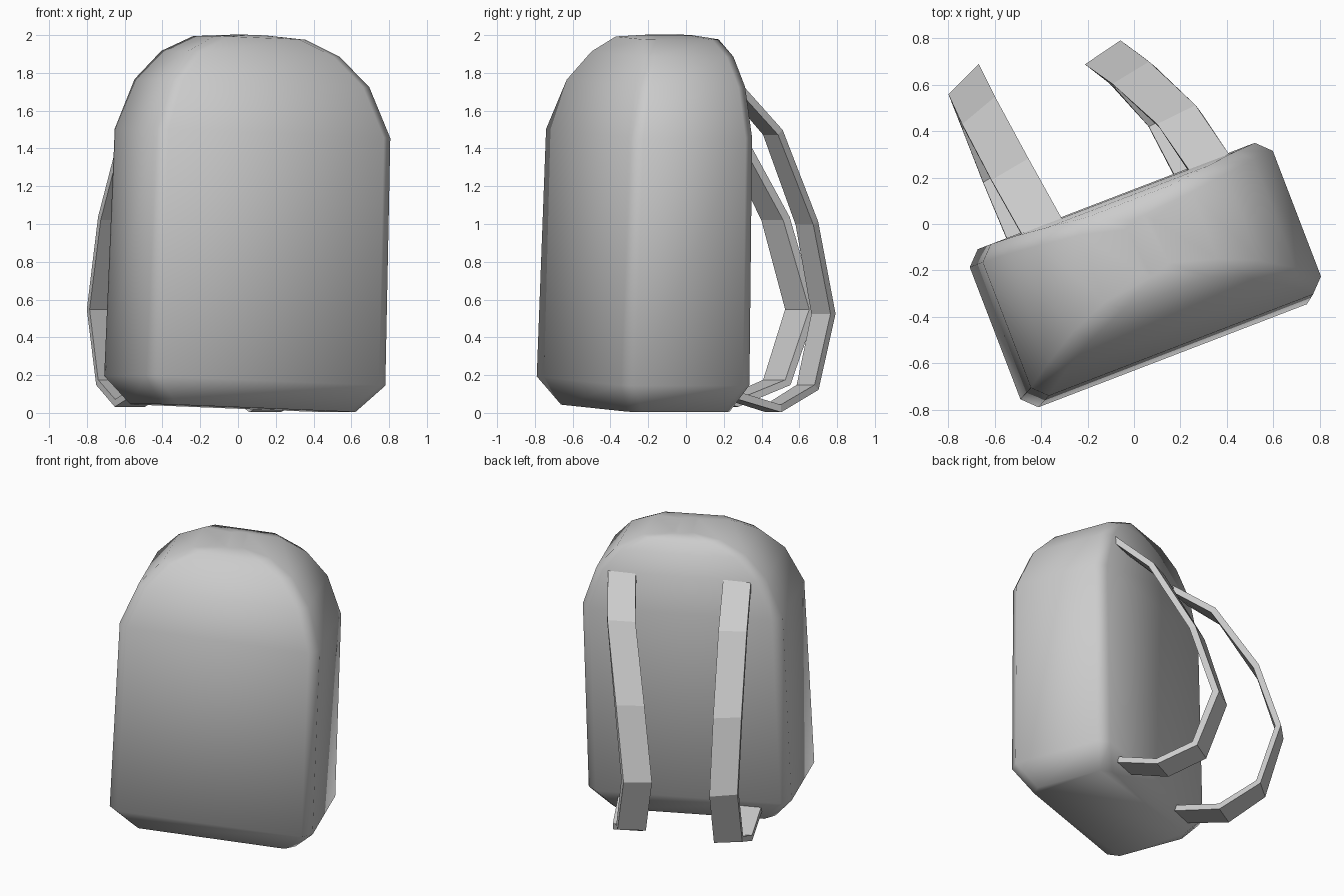
import bpy, bmesh, math
from mathutils import Vector

if "Cube" in bpy.data.objects:
    bpy.data.objects.remove(bpy.data.objects["Cube"], do_unlink=True)

YAW = math.radians(21)      # the pack stands turned on the ground
LEAN = 0.038                # and leans a little to its left


def heading(angle):
    return Vector((math.cos(angle), math.sin(angle), 0))


ACROSS = heading(YAW)
BACK = heading(YAW + math.pi / 2)

# Material
grey = bpy.data.materials.new("grey fabric")
grey.use_nodes = True
colour = (0.6, 0.6, 0.6, 1)
grey.diffuse_color = colour
grey.node_tree.nodes["Principled BSDF"].inputs["Base Color"].default_value = colour


def loft(name, rings, smooth):
    """Skin a list of equal rings and close both ends."""
    bm = bmesh.new()
    rows = [[bm.verts.new(p) for p in ring] for ring in rings]
    n = len(rows[0])
    for a, b in zip(rows, rows[1:]):
        for i in range(n):
            j = (i + 1) % n
            bm.faces.new((a[i], a[j], b[j], b[i]))
    bm.faces.new(rows[0][::-1])
    bm.faces.new(rows[-1])
    bmesh.ops.recalc_face_normals(bm, faces=bm.faces)
    for f in bm.faces:
        f.smooth = smooth
    mesh = bpy.data.meshes.new(name)
    bm.to_mesh(mesh)
    bm.free()
    mesh.materials.append(grey)
    obj = bpy.data.objects.new(name, mesh)
    bpy.context.collection.objects.link(obj)
    return obj


# Bag body: chamfered rectangles stacked upwards
def section(z, half, front, back):
    c = min(0.06, half * 0.5)
    outline = [(half - c, front), (half, front + c), (half, back - c), (half - c, back)]
    outline += [(-u, v) for u, v in reversed(outline)]
    shift = -0.048 + LEAN * (z - 0.17)
    return [ACROSS * (u + shift) + BACK * v + Vector((0, 0, z - LEAN * u))
            for u, v in outline]


# height, half width, front depth, back depth
levels = [(0.025, 0.55, -0.50, 0.08),
          (0.17, 0.68, -0.59, 0.14),
          (1.48, 0.67, -0.56, 0.14),
          (1.745, 0.57, -0.485, 0.135),
          (1.90, 0.43, -0.40, 0.12),
          (1.985, 0.26, -0.33, 0.10),
          (2.0, 0.06, -0.24, 0.02)]
loft("bag_body", [section(*level) for level in levels], True)

# Shoulder straps: flat bands looping from the upper back to the base
# reach (fraction of full reach), height
loop = [(-0.05, 1.77), (0.39, 1.51), (0.79, 1.02), (1, 0.53),
        (0.8, 0.13), (0.4, 0.015), (-0.05, 0.09)]
WIDTH, THICK = 0.185, 0.04


def strap(name, root, tip, end_yaw, bow):
    root, reach = Vector((*root, 0)), Vector((*tip, 0)) - Vector((*root, 0))
    size = reach.length
    path = [Vector((t * size, z)) for t, z in loop]
    rings = []
    for i, p in enumerate(path):
        # inner side follows the mitred normal of the loop
        d1 = (p - path[max(i - 1, 0)]).normalized()
        d2 = (path[min(i + 1, len(path) - 1)] - p).normalized()
        d = (d1 + d2).normalized()
        inner = p + Vector((d.y, -d.x)) * THICK
        ring = []
        for q, sides in ((p, (-1, 1)), (inner, (1, -1))):
            t = q.x / size
            side = heading(YAW + (end_yaw - YAW) * max(t, 0))
            centre = root + reach * t + ACROSS * (bow * 4 * t * (1 - t))
            centre -= ACROSS * (0.07 * (1 - t) * (1 - q.y / 1.7))
            z = q.y - LEAN * centre.dot(ACROSS)
            for s in sides:
                ring.append(centre + side * (s * WIDTH / 2) + Vector((0, 0, z)))
        rings.append(ring)
    loft(name, rings, False)


strap("right_strap", (-0.40, -0.01), (-0.735, 0.625), math.radians(45), 0)
strap("left_strap", (0.32, 0.275), (-0.135, 0.74), math.radians(34), 0.05)
